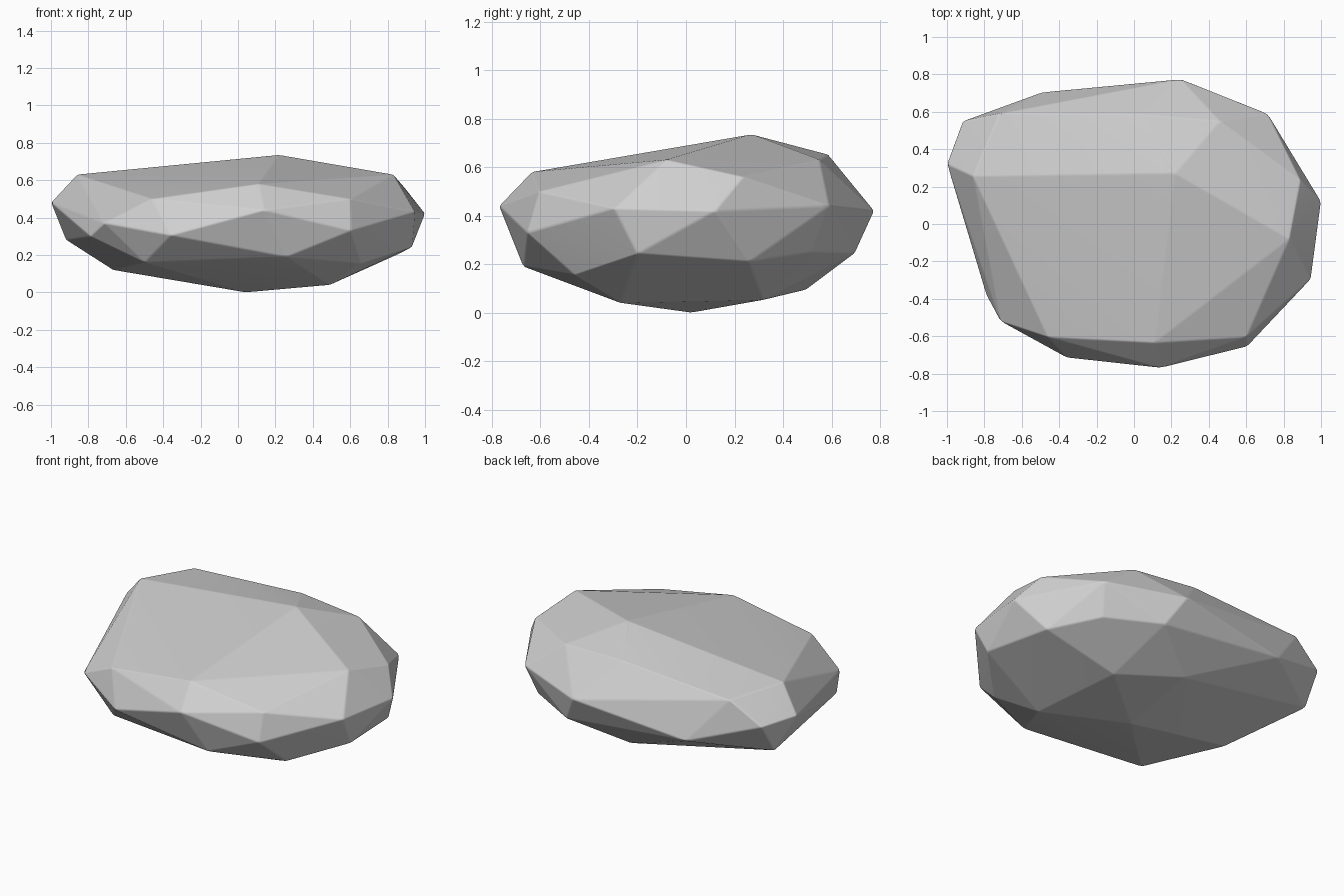
import bpy
import bmesh
from mathutils import Vector

# Remove the default cube only
default_cube = bpy.data.objects.get("Cube")
if default_cube:
    bpy.data.objects.remove(default_cube, do_unlink=True)


def make_material(name, colour):
    material = bpy.data.materials.new(name)
    material.use_nodes = True
    material.diffuse_color = colour
    shader = next(n for n in material.node_tree.nodes if n.type == "BSDF_PRINCIPLED")
    shader.inputs["Base Color"].default_value = colour
    return material


def hull_object(name, rings, material):
    """Wrap stacked corner rings in one convex, faceted skin."""
    bm = bmesh.new()
    for ring in rings:
        for corner in ring:
            bm.verts.new(Vector(corner))
    result = bmesh.ops.convex_hull(bm, input=bm.verts)
    # Corners swallowed by the hull are dropped
    inside = {v for v in result["geom_interior"] + result["geom_unused"]
              if isinstance(v, bmesh.types.BMVert)}
    bmesh.ops.delete(bm, geom=list(inside), context="VERTS")
    bmesh.ops.recalc_face_normals(bm, faces=bm.faces)
    mesh = bpy.data.meshes.new(name)
    bm.to_mesh(mesh)
    bm.free()
    mesh.materials.append(material)
    obj = bpy.data.objects.new(name, mesh)
    bpy.context.collection.objects.link(obj)
    return obj


def soften_edges(obj, width):
    """Round the chipped edges slightly while the facets stay flat."""
    bevel = obj.modifiers.new("worn_edges", "BEVEL")
    bevel.width = width
    bevel.segments = 2
    bevel.limit_method = "ANGLE"
    bevel.angle_limit = 0.14
    bevel.harden_normals = True
    for polygon in obj.data.polygons:
        polygon.use_smooth = True


# Sloping top of the stone
crown = [(.22, .27, .735), (-.86, .255, .63), (-.72, .59, .605), (.04, .585, .652),
         (.46, .55, .63), (.83, -.08, .63), (.89, .235, .56), (.6, -.605, .5),
         (.11, -.635, .58), (-.46, -.605, .5)]

# Widest band, counter-clockwise from the left side
girdle_back = [(1, .12, .42), (.715, .59, .44), (.25, .775, .42),
               (-.49, .705, .33), (-.915, .55, .47), (-1, .32, .48)]
girdle_front = [(-.79, -.38, .3), (-.715, -.52, .37), (-.36, -.715, .305),
                (.14, -.77, .44), (.605, -.655, .33), (.945, -.295, .43)]

# Undercut band below the widest part
undercut = [(.93, -.2, .243), (.87, .26, .21), (.67, .52, .25), (.35, .695, .245),
            (-.92, .43, .28), (-.5, -.53, .16), (.26, -.67, .19), (.66, -.46, .155)]

# Shallow keel the stone rests on
keel = [(.42, .32, .053), (.04, .495, .095), (-.67, .01, .12), (.49, -.27, .04),
        (.04, .02, 0)]

stone_grey = make_material("stone_grey", (.63, .63, .63, 1))
rock = hull_object("rock", [crown, girdle_back, girdle_front, undercut, keel], stone_grey)
soften_edges(rock, .008)
